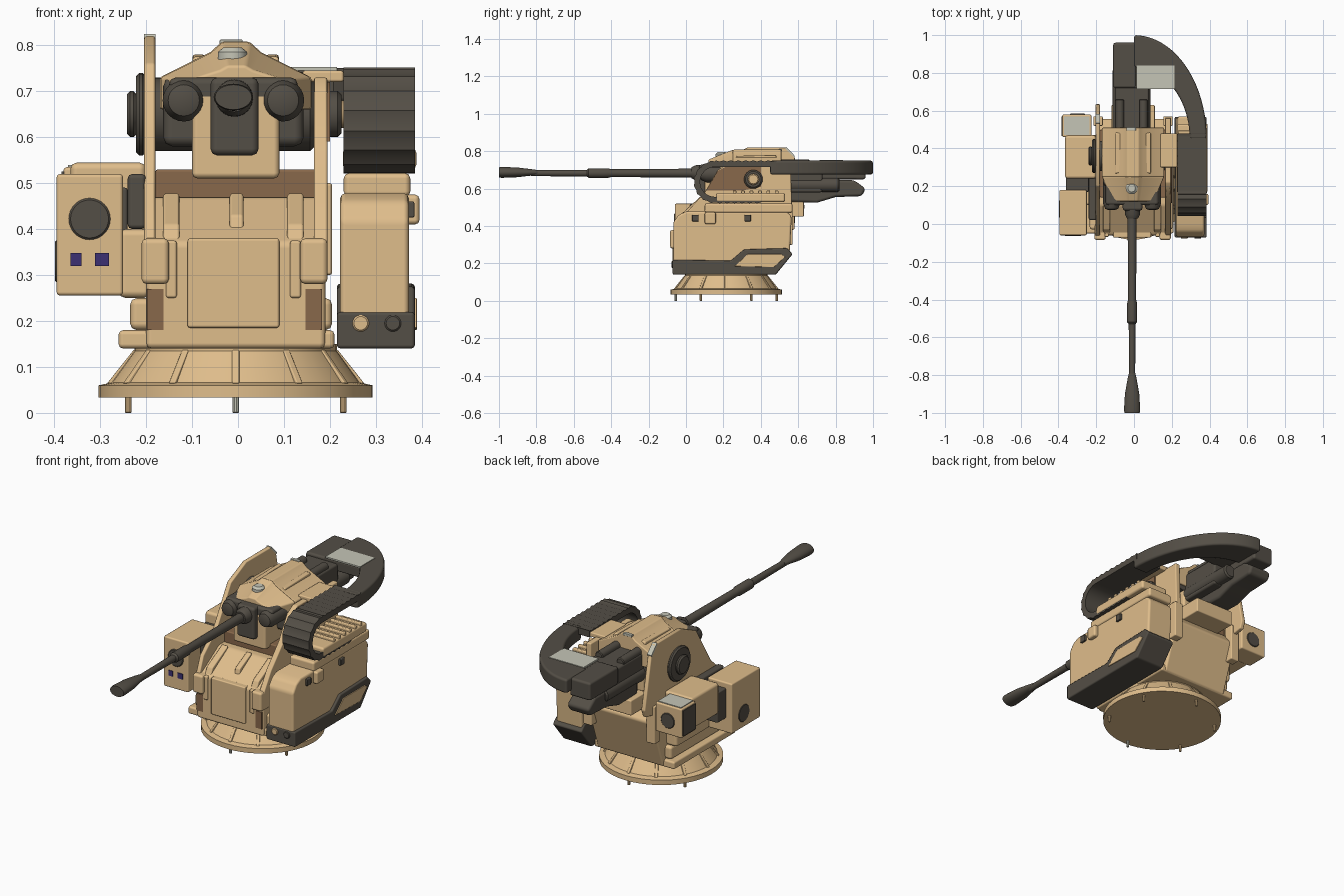
import bpy
import bmesh
from math import sin, cos, pi, radians
from mathutils import Vector

cube = bpy.data.objects.get("Cube")
if cube:
    bpy.data.objects.remove(cube, do_unlink=True)


def material(name, colour):
    mat = bpy.data.materials.new(name)
    mat.use_nodes = True
    mat.diffuse_color = (*colour, 1)
    mat.node_tree.nodes["Principled BSDF"].inputs["Base Color"].default_value = (*colour, 1)
    return mat


tan = material("sand_tan", (.74, .51, .26))
dark = material("gunmetal", (.088, .077, .061))
grey = material("pale_grey", (.56, .56, .47))
brown = material("shaded_brown", (.25, .14, .07))
blue = material("lens_blue", (.045, .03, .17))


def finish(name, bm, mat, bevel=0.0):
    bmesh.ops.recalc_face_normals(bm, faces=bm.faces)
    mesh = bpy.data.meshes.new(name)
    bm.to_mesh(mesh)
    bm.free()
    mesh.materials.append(mat)
    mesh.shade_smooth()
    mesh.set_sharp_from_angle(angle=radians(35))
    ob = bpy.data.objects.new(name, mesh)
    bpy.context.collection.objects.link(ob)
    if bevel:
        mod = ob.modifiers.new("rounded_edges", "BEVEL")
        mod.width = bevel
        mod.segments = 2
        mod.harden_normals = True
    return ob


def place(axis, a, b, t):
    """Map profile coordinates a, b and depth t to space."""
    return {"x": (t, a, b), "y": (a, t, b), "z": (a, b, t)}[axis]


def prism(name, mat, axis, profile, span, bevel=0.006):
    bm = bmesh.new()
    ends = [[bm.verts.new(place(axis, a, b, t)) for a, b in profile] for t in span]
    for ring in ends:
        bm.faces.new(ring)
    for i in range(len(profile)):
        j = (i + 1) % len(profile)
        bm.faces.new((ends[0][i], ends[0][j], ends[1][j], ends[1][i]))
    return finish(name, bm, mat, bevel)


def box(name, mat, xs, ys, zs, bevel=0.006):
    corners = [(xs[0], ys[0]), (xs[1], ys[0]), (xs[1], ys[1]), (xs[0], ys[1])]
    return prism(name, mat, "z", corners, zs, bevel)


def lathe(name, mat, axis, centre, stations, sides=24):
    """Turn (depth, radius) stations around an axis through centre."""
    bm = bmesh.new()
    rings = []
    for t, r in stations:
        angles = [2 * pi * i / sides for i in range(sides)]
        rings.append([bm.verts.new(place(axis, centre[0] + r * cos(a), centre[1] + r * sin(a), t))
                      for a in angles])
    for lower, upper in zip(rings, rings[1:]):
        for i in range(sides):
            j = (i + 1) % sides
            bm.faces.new((lower[i], lower[j], upper[j], upper[i]))
    bm.faces.new(rings[0])
    bm.faces.new(rings[-1])
    return finish(name, bm, mat)


def rod(name, mat, axis, centre, radius, span, sides=24):
    lo, hi = span
    c = min(radius * .2, .008, (hi - lo) / 3)
    return lathe(name, mat, axis, centre,
                 [(lo, radius - c), (lo + c, radius), (hi - c, radius), (hi, radius - c)], sides)


# Round pedestal with gussets and bolts
hub = Vector((-.005, .215))
lathe("base_ring", tan, "z", hub,
      [(.034, .298), (.06, .298), (.066, .27), (.135, .22), (.15, .22)], 48)
for i in range(12):
    fin = prism("base_gusset", tan, "y", [(.2, .06), (.28, .064), (.222, .137), (.2, .137)],
                (-.008, .008), .003)
    fin.location = (*hub, 0)
    fin.rotation_euler.z = pi * i / 6
for i in range(6):
    a = pi / 6 + pi * i / 3
    rod("base_bolt", grey if i == 4 else tan, "z", hub + Vector((cos(a), sin(a))) * .27,
        .007, (0, .04), 10)

# Lower housing between the side plates
prism("lower_housing", tan, "x",
      [(-.06, .14), (-.06, .37), (.1, .47), (.5, .47), (.56, .4), (.47, .14)], (-.2, .19), .012)
box("housing_flange", tan, (-.26, .21), (-.05, .47), (.14, .18), .01)
box("housing_step", tan, (-.235, .205), (-.03, .46), (.18, .25), .015)
box("front_panel", tan, (-.11, .09), (-.072, -.04), (.185, .38))
for x in (-.145, .125):
    box("front_rib", tan, (x - .012, x + .012), (-.068, -.04), (.25, .375))
    prism("slope_rib", tan, "x", [(-.05, .37), (-.03, .41), (.1, .48), (.1, .45)],
          (x - .018, x + .018))
for x in (-.18, .165):
    box("front_recess", brown, (x - .018, x + .018), (-.063, -.057), (.18, .27), 0)
    box("plate_foot", tan, (x - .03, x + .03), (-.085, 0), (.28, .38), .012)
prism("centre_slope_lug", tan, "x", [(-.01, .39), (0, .43), (.1, .48), (.1, .45)], (-.018, .012))
box("inner_floor", brown, (-.18, .17), (.14, .5), (.46, .53))

# Side plates
prism("right_side_plate", tan, "x",
      [(-.07, .36), (-.03, .46), (.08, .56), (.2, .76), (.33, .82), (.54, .82),
       (.58, .77), (.635, .5), (.62, .46), (.56, .45), (.54, .36)], (-.204, -.18))
prism("right_plate_edge", grey, "x", [(.535, .824), (.582, .775), (.578, .766), (.53, .816)],
      (-.205, -.179), 0)
prism("left_side_plate", tan, "x",
      [(-.07, .36), (0, .47), (.1, .58), (.17, .7), (.22, .73), (.56, .73), (.57, .36)],
      (.165, .195))
prism("left_plate_panel", brown, "x",
      [(.11, .59), (.17, .695), (.22, .72), (.4, .72), (.4, .61), (.3, .59)], (.193, .2), 0)
box("left_top_rail", tan, (.14, .23), (.3, .48), (.72, .745))
for x in (-.19, .18):
    box("plate_edge_strip", tan, (x - .025, x + .025), (.52, .57), (.3, .5))

# Elevation trunnions
axle = (.36, .65)
rod("trunnion", dark, "x", axle, .08, (-.2, .165))
rod("right_hub", dark, "x", axle, .09, (-.222, -.2))
rod("right_hub_cap", dark, "x", axle, .05, (-.242, -.22))
rod("left_hub", dark, "x", axle, .05, (.19, .225))
rod("left_hub_cap", tan, "x", axle, .03, (.22, .24))

# Gun cradle and top cover with a tapered nose
box("cradle_trough", tan, (-.1, .09), (.1, .5), (.51, .7), .012)
section = [(-.17, .66), (-.17, .73), (-.06, .785), (-.035, .808), (.025, .808),
           (.05, .785), (.16, .73), (.16, .66)]
prism("top_cover", tan, "y", section, (.25, .51), .006)
nose = prism("cover_nose", tan, "y", section, (.12, .252), .006)
for v in nose.data.vertices:
    if v.co.y < .2:
        v.co.x *= .65
        if v.co.z > .7:
            v.co.z = .72 + (v.co.z - .72) * .4
for x in (-.085, .075):
    prism("cover_rib", tan, "x", [(.25, .72), (.27, .775), (.48, .78), (.5, .72)],
          (x - .014, x + .014))
box("cover_rear_catch", grey, (-.04, .01), (.495, .513), (.8, .812), .002)
lathe("cover_knob", grey, "z", (-.012, .19),
      [(.73, .022), (.762, .02), (.767, .032), (.785, .032), (.795, .02)])

# Recoil mechanism ahead of the cradle
box("recoil_block", dark, (-.06, .045), (.07, .3), (.56, .73), .015)
box("recoil_crossbar", dark, (-.15, .13), (.1, .25), (.645, .73), .015)
for x in (-.118, .098):
    lathe("recoil_cylinder", dark, "y", (x, .68),
          [(.075, .02), (.08, .034), (.11, .046), (.5, .046)])
    box("shoulder_block", dark, (x - .045, x + .045), (.2, .42), (.58, .73), .02)
lathe("barrel_collar", dark, "y", (-.008, .685), [(.03, .03), (.05, .04), (.12, .042)])

# Barrel with sleeve and flared muzzle
lathe("barrel", dark, "y", (-.01, .683),
      [(-.83, .016), (-.53, .018), (-.52, .026), (-.42, .026), (-.4, .021), (.2, .025)])
muzzle = lathe("muzzle_brake", dark, "y", (0, 0),
               [(-1, .04), (-.985, .043), (-.9, .038), (-.82, .024), (-.79, .017)])
muzzle.location = (-.01, 0, .687)
muzzle.scale.z = .68

# Receiver behind the cradle
box("receiver", dark, (-.1, .08), (.48, .73), (.58, .73), .012)
box("receiver_tail", dark, (-.11, .012), (.72, .96), (.65, .745), .012)
prism("receiver_underside", dark, "x",
      [(.54, .53), (.7, .525), (.8, .555), (.94, .56), (.96, .6), (.9, .645), (.54, .65)],
      (-.1, .03), .015)
for x in (-.075, .05):
    rod("buffer_tube", dark, "y", (x, .62), .038, (.48, .82))
    rod("cover_latch", dark, "y", (x, .735), .022, (.5, .66))
box("rear_support", tan, (-.12, .11), (.5, .63), (.45, .53))

# Ribbed feed chute, looping forward then sweeping round to the receiver
outer, inner = [], []
steps = 17
rows = [(.4 - .02 * i, -pi / 2) for i in range(13)]
rows += [(.155, -pi / 2 - pi * i / 16) for i in range(1, steps)]
rows += [(.16 + .02 * i, pi / 2) for i in range(steps)]
for i, (y, a) in enumerate(rows):
    r = .115 if i % 2 else .109
    outer.append((y + r * cos(a), .636 + r * sin(a)))
    inner.append((y + .08 * cos(a), .636 + .08 * sin(a)))
prism("feed_chute_loop", dark, "x", outer + inner[::-1], (.23, .385), 0)
arc = [pi / 2 * i / 20 for i in range(21)]
prism("feed_chute_sweep", dark, "z",
      [(.385 * cos(a), .45 + .55 * sin(a)) for a in arc] +
      [(.295 * cos(a), .45 + .38 * sin(a)) for a in reversed(arc)], (.675, .75), .012)
box("chute_bridge", dark, (0, .215), (.72, .85), (.69, .742))
box("chute_bridge_plate", grey, (.012, .215), (.715, .84), (.745, .753), 0)

# Ribbed tray lining the lower run of the chute
box("chute_tray", tan, (.23, .375), (.1, .57), (.47, .522), .012)
box("chute_lining", tan, (.228, .388), (.16, .53), (.528, .578), .012)
for i in range(6):
    box("tray_rib", tan, (.235, .384), (.25 + .045 * i, .27 + .045 * i), (.57, .59), .005)

# Left ammunition box with dark skirt
prism("ammunition_box", tan, "x",
      [(-.068, .16), (-.068, .42), (-.04, .46), (0, .478), (.54, .478), (.565, .45),
       (.555, .26), (.46, .16)], (.222, .372), .012)
prism("ammunition_skirt", dark, "x",
      [(-.072, .14), (-.072, .22), (.24, .215), (.31, .275), (.54, .282), (.57, .25),
       (.48, .14)], (.215, .385), .008)
prism("skirt_inset", tan, "x",
      [(.26, .185), (.33, .25), (.51, .25), (.53, .235), (.47, .18)], (.38, .389), .002)
for x, mat in ((.267, tan), (.337, dark)):
    rod("skirt_lamp", mat, "y", (x, .195), .018, (-.078, -.068))
for y in (.05, .33):
    box("box_latch", dark, (.365, .384), (y - .018, y + .018), (.425, .46), .004)
box("box_hinge", tan, (.36, .395), (.1, .16), (.41, .475), .01)

# Right sensor housing
box("sensor_housing", tan, (-.395, -.25), (-.06, .18), (.255, .52), .008)
rod("sensor_lens", dark, "y", (-.323, .422), .046, (-.064, -.05), 32)
rod("sensor_side_cap", dark, "x", (.08, .33), .045, (-.398, -.39), 32)
for x, half in ((-.352, .012), (-.296, .015)):
    box("sensor_window", blue, (x - half, x + half), (-.064, -.058), (.32, .348), 0)
box("sensor_link", dark, (-.36, -.24), (.17, .25), (.33, .49))
box("sensor_bridge", tan, (-.365, -.2), (.24, .47), (.38, .545), .015)
box("sensor_mount", dark, (-.24, -.2), (.02, .3), (.4, .52), .01)
box("rear_camera", tan, (-.38, -.225), (.46, .58), (.38, .535), .008)
box("rear_camera_lid", grey, (-.37, -.235), (.47, .57), (.53, .539), 0)
box("rear_camera_side", dark, (-.384, -.377), (.465, .57), (.39, .525), 0)
rod("rear_camera_lens", dark, "y", (-.3, .455), .04, (.575, .584))
box("lower_bracket", tan, (-.26, -.19), (.1, .45), (.25, .4), .015)
